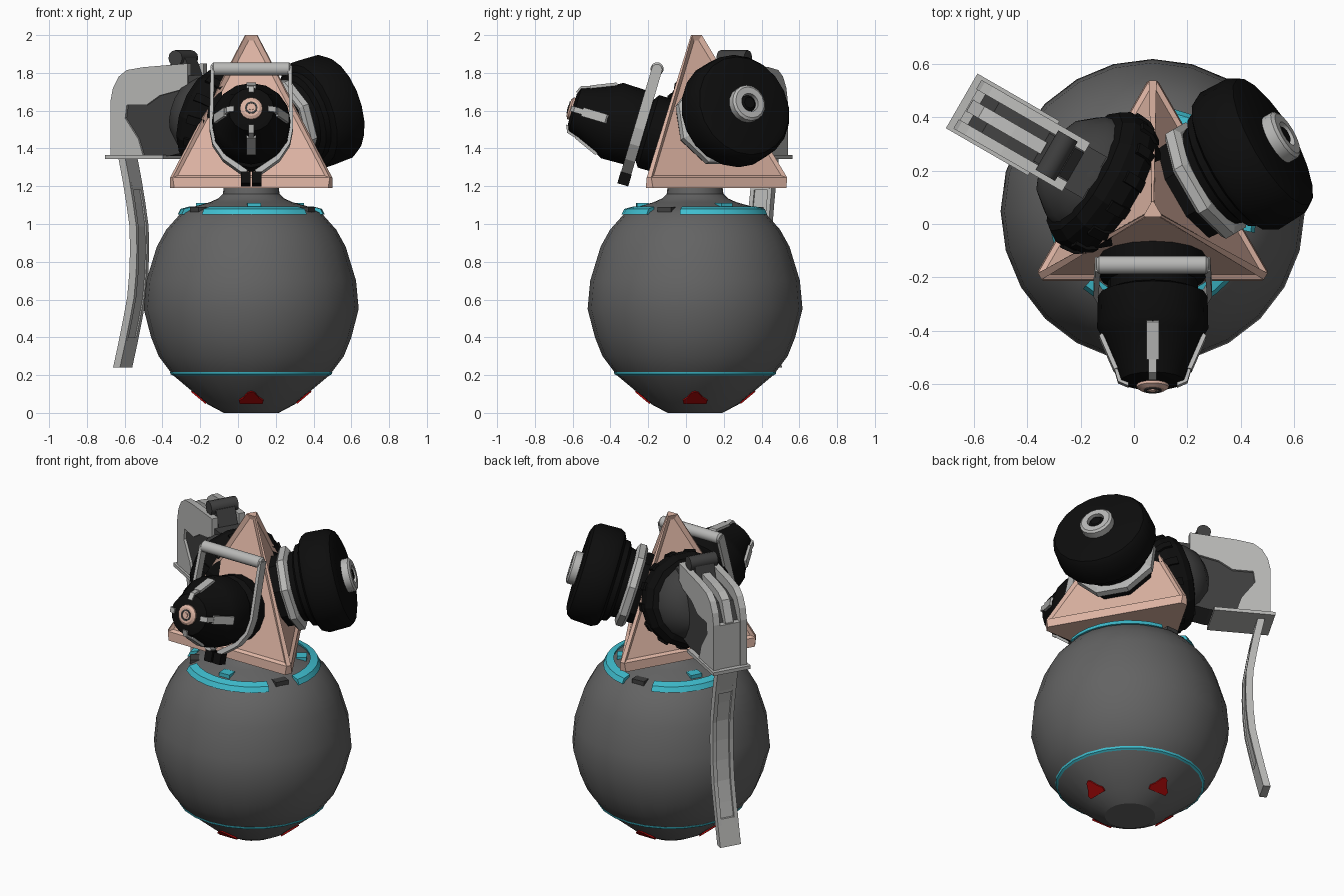
import bpy, bmesh, math
from mathutils import Matrix, Vector

if "Cube" in bpy.data.objects:
    bpy.data.objects.remove(bpy.data.objects["Cube"])

def mat(name, r, g, b):
    m = bpy.data.materials.new(name)
    m.diffuse_color = (r, g, b, 1)
    m.use_nodes = True
    m.node_tree.nodes["Principled BSDF"].inputs["Base Color"].default_value = m.diffuse_color
    return m

GREY = mat("mid_grey", .125, .125, .125)
PINK = mat("pale_copper", .73, .46, .37)
BLACK = mat("rubber_black", .004, .004, .004)
DARK = mat("dark_grey", .05, .05, .05)
LIGHT = mat("light_grey", .48, .48, .47)
CYAN = mat("cyan", .05, .52, .63)
RED = mat("red", .42, .003, .003)

AXIS = Vector((.07, .048, 0))
RX = Matrix.Rotation(math.pi / 2, 4, 'X')
CENTRE = Matrix.Translation(AXIS)

def rotz(deg):
    return Matrix.Rotation(math.radians(deg), 4, 'Z')

def finish(name, bm, m, M, smooth=None):
    bm.transform(M)
    bmesh.ops.recalc_face_normals(bm, faces=bm.faces)
    me = bpy.data.meshes.new(name)
    bm.to_mesh(me)
    bm.free()
    me.materials.append(m)
    ob = bpy.data.objects.new(name, me)
    bpy.context.collection.objects.link(ob)
    if smooth:
        bpy.ops.object.select_all(action='DESELECT')
        ob.select_set(True)
        bpy.context.view_layer.objects.active = ob
        bpy.ops.object.shade_smooth_by_angle(angle=math.radians(smooth))
    return ob

def lathe(name, prof, m, M, n=20, a0=0, sweep=360, smooth=32, closed=False):
    """Revolve (radius, height) points round local z; closed joins the profile into a loop."""
    bm = bmesh.new()
    full = sweep == 360
    cols = n if full else n + 1
    rings = []
    for i in range(cols):
        a = math.radians(a0 + sweep * i / n)
        rings.append([bm.verts.new((r * math.cos(a), r * math.sin(a), z)) for r, z in prof])
    k = len(prof)
    for i in range(n):
        A, B = rings[i], rings[(i + 1) % cols]
        for j in range(k if closed else k - 1):
            l = (j + 1) % k
            bm.faces.new((A[j], B[j], B[l], A[l]))
    if not closed:
        bm.faces.new([r[0] for r in rings])
        bm.faces.new([r[-1] for r in rings])
    elif not full:
        bm.faces.new(rings[0])
        bm.faces.new(rings[-1])
    return finish(name, bm, m, M, smooth)

def prism(name, pts, a, b, m, M, smooth=None):
    """Extrude a local xy outline from z=a to z=b."""
    bm = bmesh.new()
    lo = [bm.verts.new((x, y, a)) for x, y in pts]
    hi = [bm.verts.new((x, y, b)) for x, y in pts]
    bm.faces.new(lo)
    bm.faces.new(hi)
    for i in range(len(pts)):
        j = (i + 1) % len(pts)
        bm.faces.new((lo[i], lo[j], hi[j], hi[i]))
    return finish(name, bm, m, M, smooth)

def box(x0, x1, y0, y1):
    return [(x0, y0), (x1, y0), (x1, y1), (x0, y1)]

def frame(az, z0, tilt=16.5):
    """Frame on a pyramid side: local z points out of the face, local y up it."""
    a, t = math.radians(az), math.radians(tilt)
    n = Vector((math.cos(t) * math.cos(a), math.cos(t) * math.sin(a), math.sin(t)))
    x = Vector((-math.sin(a), math.cos(a), 0))
    M = Matrix((x, n.cross(x), n)).transposed().to_4x4()
    r0 = .3 * (2 - z0)
    o = AXIS + Vector((math.cos(a) * r0, math.sin(a) * r0, z0))
    return Matrix.Translation(o) @ M

# round body with neck
lathe("body", [(.145, 0), (.23, .045), (.415, .2), (.49, .3), (.53, .4), (.569, .55), (.555, .7),
               (.5, .88), (.45, .97), (.37, 1.06), (.31, 1.09), (.22, 1.115), (.175, 1.135),
               (.15, 1.16), (.145, 1.2)], GREY, CENTRE, n=24, smooth=28)

# cyan bands, tabs and red marks
lathe("lower_band", [(.415, .198), (.427, .205), (.43, .217), (.415, .217)], CYAN, CENTRE, 24, closed=True)
for k in range(3):
    lathe("upper_band_arc", [(.34, 1.05), (.39, 1.05), (.375, 1.08), (.33, 1.092)], CYAN, CENTRE, 8,
          -12 + 120 * k, 91, closed=True)
    prism("band_tab", box(.25, .31, 1.08, 1.112), -.035, .035, CYAN, CENTRE @ rotz(33 + 120 * k) @ RX)
    prism("gap_block", box(.3, .36, 1.05, 1.09), -.04, .04, DARK, CENTRE @ rotz(-27 + 120 * k) @ RX)
slope = math.atan2(.155, .185)
for k in range(4):
    M = (CENTRE @ rotz(90 * k) @ Matrix.Translation((.273, 0, .081))
         @ Matrix.Rotation(-slope, 4, 'Y'))
    prism("red_mark", [(-.045, -.06), (-.02, -.065), (.005, -.04), (.045, -.018), (.055, 0),
                       (.045, .018), (.005, .04), (-.02, .065), (-.045, .06)], -.006, .003, RED, M)

# three sided pyramid with recessed faces
bm = bmesh.new()
rows = []
for R, w, z in ((.483, .022, 1.19), (.488, .014, 1.245), (.036, .004, 2.0)):
    row = []
    for az in (-30, 90, 210):
        a = math.radians(az)
        d, p = Vector((math.cos(a), math.sin(a), 0)), Vector((-math.sin(a), math.cos(a), 0))
        row += [bm.verts.new(d * R + p * s * w + Vector((0, 0, z))) for s in (-1, 1)]
    rows.append(row)
big = []
for lo, hi in zip(rows, rows[1:]):
    for i in range(6):
        j = (i + 1) % 6
        f = bm.faces.new((lo[i], lo[j], hi[j], hi[i]))
        if hi is rows[2] and i % 2:
            big.append(f)
bm.faces.new(rows[0])
bm.faces.new(rows[2])
bmesh.ops.recalc_face_normals(bm, faces=bm.faces)
bmesh.ops.inset_individual(bm, faces=big, thickness=.03, depth=-.015)
finish("pyramid_head", bm, PINK, CENTRE)

# front device: tapered black nose
F = frame(-90, 1.465)
lathe("nose_mount", [(.2, -.06), (.2, .09), (.17, .11), (.17, .17)], BLACK, F, 16)
lathe("nose_body", [(.17, .15), (.205, .165), (.208, .29), (.185, .33), (.135, .45), (.12, .495),
                    (.08, .51)], BLACK, F, 16)
lathe("nose_cap", [(.06, .5), (.06, .52), (.045, .53)], PINK, F, 16)
lathe("nose_cap_ring", [(.033, .525), (.033, .534), (.024, .534), (.024, .525)], DARK, F, 16, closed=True)
lathe("nose_cap_button", [(.014, .525), (.014, .536)], PINK, F, 10)
for k in range(4):
    M = F @ rotz(90 * k) @ RX
    prism("nose_strip", [(.17, .33), (.19, .315), (.2, .325), (.145, .455), (.13, .45)], -.024, .024, LIGHT, M)
    prism("nose_strip_tip", [(.12, .44), (.145, .445), (.13, .5), (.09, .518), (.09, .5)], -.015, .015, LIGHT, M)

# strap handle round the nose
outer = [(.215, .34), (.222, .0), (.205, -.09), (.15, -.175), (.03, -.265)]
inner = [(.02, -.235), (.135, -.155), (.19, -.08), (.203, 0), (.195, .34)]
for s in (1, -1):
    prism("strap_arm", [(s * x, y) for x, y in outer + inner], .112, .168, LIGHT, F)
    prism("strap_clip", box(s * .03 - .025, s * .03 + .025, -.31, -.245), .11, .17, BLACK, F)
BAR = F @ Matrix.Translation((0, .33, .14)) @ Matrix.Rotation(math.pi / 2, 4, 'Y')
lathe("strap_bar", [(.025, -.21), (.035, -.2), (.035, .2), (.025, .21)], LIGHT, BAR, 12)

# right device: large drum filter
D = frame(30, 1.515)
lathe("drum_mount", [(.2, -.06), (.21, .04), (.2, .1)], BLACK, D, 8, a0=22.5, smooth=None)
lathe("drum_collar", [(.225, .055), (.245, .07), (.245, .105), (.22, .12)], LIGHT, D, 8, a0=22.5, smooth=None)
lathe("drum_cone", [(.2, .11), (.21, .15), (.24, .165), (.245, .21)], BLACK, D, 20)
lathe("drum", [(.25, .195), (.28, .21), (.295, .24), (.29, .36), (.27, .39), (.23, .405)], BLACK, D, 20)
lathe("drum_hub", [(.098, .39), (.098, .445), (.085, .455), (.05, .455), (.05, .39)], LIGHT, D, 16, closed=True)
lathe("drum_hub_core", [(.045, .39), (.045, .435), (.03, .45)], BLACK, D, 12)

# left device: faceted tyre with dark cap
L = frame(150, 1.53)
lathe("tyre", [(.21, -.05), (.25, .0), (.28, .05), (.28, .12), (.255, .16), (.2, .18)], BLACK, L, 14, smooth=None)
for k in range(14):
    prism("tyre_lug", [(.26, .0), (.285, .04), (.29, .09), (.25, .1)], -.022, .022, BLACK,
          L @ rotz(360 / 14 * k) @ RX)
lathe("tyre_cap", [(.225, .165), (.215, .2), (.16, .27), (.1, .3)], DARK, L, 16)

# lever housing, upright and pointing the same way as the tyre
U = CENTRE @ rotz(150)
V = U @ RX
wall = [(.8, 1.36), (.8, 1.65), (.785, 1.72), (.75, 1.78), (.7, 1.815), (.6, 1.83), (.33, 1.85), (.33, 1.72),
        (.5, 1.68), (.58, 1.63), (.7, 1.63), (.71, 1.56), (.63, 1.45), (.6, 1.36)]
for s in (1, -1):
    prism("housing_wall", wall, s * .085 - .02, s * .085 + .02, LIGHT, V)
prism("housing_rib", [(.75, 1.36), (.79, 1.65), (.74, 1.77), (.69, 1.8), (.6, 1.815), (.47, 1.825),
                      (.45, 1.6)], -.025, .025, LIGHT, V)
prism("housing_end", box(.73, .795, 1.36, 1.64), -.08, .08, LIGHT, V)
prism("housing_core", [(.25, 1.4), (.45, 1.36), (.74, 1.36), (.76, 1.64), (.7, 1.74), (.6, 1.77), (.25, 1.79)],
      -.09, .09, DARK, V)
prism("housing_base", box(.47, .825, 1.345, 1.366), -.118, .118, LIGHT, V)

# hinge on top of the housing
prism("hinge_block", [(.33, 1.78), (.48, 1.78), (.45, 1.88), (.37, 1.88)], -.06, .06, DARK, V)
lathe("hinge_pin", [(.042, -.085), (.042, .085)], DARK, V @ Matrix.Translation((.415, 1.878, 0)), 12)

# long curved lever with a grooved back
def lever_r(z):
    pts = [(.24, .785), (.4, .745), (.6, .7), (.8, .68), (1.0, .685), (1.2, .72), (1.36, .755)]
    for (z0, r0), (z1, r1) in zip(pts, pts[1:]):
        if z <= z1 + 1e-6:
            return r0 + (r1 - r0) * (z - z0) / (z1 - z0)

def lever_strip(name, z0, z1, d0, d1, w0, w1):
    zs = [z0 + (z1 - z0) * i / 9 for i in range(10)]
    pts = [(lever_r(z) + d0, z) for z in zs] + [(lever_r(z) + d1, z) for z in reversed(zs)]
    prism(name, pts, w0, w1, LIGHT, V)

lever_strip("lever", .24, 1.36, -.012, .008, -.062, .062)
for s in (1, -1):
    lever_strip("lever_rail", .24, 1.36, -.02, .022, s * .053 - .012, s * .053 + .012)
lever_strip("lever_foot", .24, .4, -.02, .022, -.05, .05)
lever_strip("lever_top", 1.18, 1.36, -.02, .022, -.05, .05)
